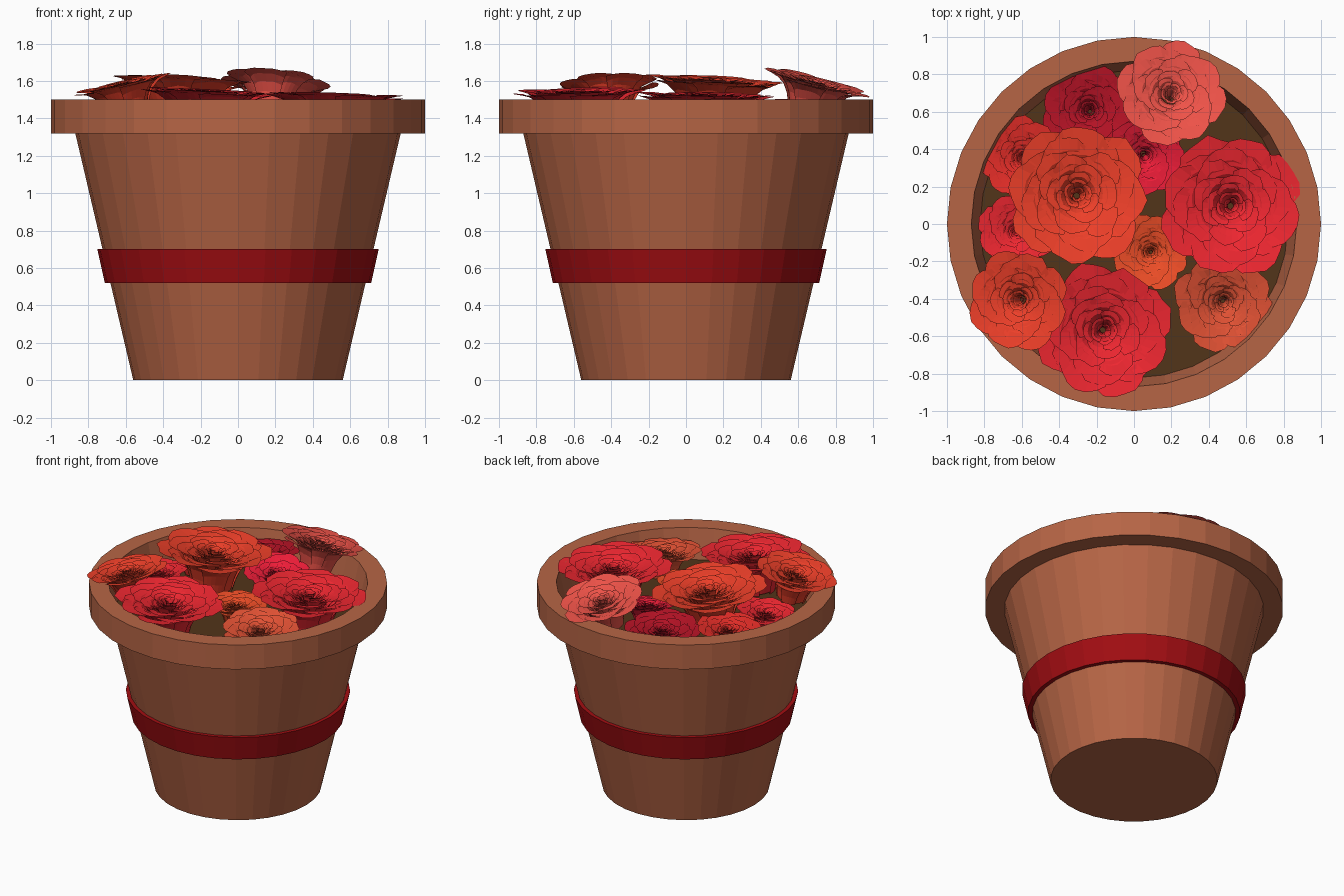
import bpy, bmesh, math, random
from mathutils import Matrix, Vector

if "Cube" in bpy.data.objects:
    bpy.data.objects.remove(bpy.data.objects["Cube"])

random.seed(4)
SIDES = 32


def material(name, rgb):
    m = bpy.data.materials.new(name)
    m.diffuse_color = (*rgb, 1)
    m.use_nodes = True
    m.node_tree.nodes["Principled BSDF"].inputs["Base Color"].default_value = m.diffuse_color
    return m


def finish(name, bm, mat):
    me = bpy.data.meshes.new(name)
    bm.to_mesh(me)
    bm.free()
    me.materials.append(mat)
    ob = bpy.data.objects.new(name, me)
    bpy.context.collection.objects.link(ob)
    return ob


def lathe(name, profile, mat, closed=False):
    """Spin (radius, z) points round z; open ends are capped."""
    bm = bmesh.new()
    rings = [[bm.verts.new((r * math.cos(a), r * math.sin(a), z))
              for a in (2 * math.pi * i / SIDES for i in range(SIDES))]
             for r, z in profile]
    pairs = list(zip(rings, rings[1:]))
    if closed:
        pairs.append((rings[-1], rings[0]))
    else:
        bm.faces.new(rings[0])
        bm.faces.new(rings[-1])
    for a, b in pairs:
        for i in range(SIDES):
            j = (i + 1) % SIDES
            bm.faces.new((a[i], a[j], b[j], b[i]))
    bmesh.ops.recalc_face_normals(bm, faces=bm.faces)
    return finish(name, bm, mat)


def petal(bm, angle, half, radius, depth, drop):
    """A cupped petal with a flared, slightly notched lip."""
    nu, nv = 6, 5
    grid = []
    for i in range(nu + 1):
        u = 2 * i / nu - 1
        reach = 1 - 0.13 * abs(u) ** 2.5 + random.uniform(-0.025, 0.025)
        col = []
        for j in range(nv + 1):
            t = j / nv * reach
            r = radius * (0.36 + 0.22 * t + 0.42 * t ** 2.6)
            z = -depth * (1 - math.sin(t * math.pi / 2)) - drop
            a = angle + u * half
            col.append(bm.verts.new((r * math.cos(a), r * math.sin(a), z)))
        grid.append(col)
    for i in range(nu):
        for j in range(nv):
            bm.faces.new((grid[i][j], grid[i + 1][j],
                          grid[i + 1][j + 1], grid[i][j + 1]))


def flower(name, x, y, z, radius, tilt, mat):
    """Nested rings of petals; tilt is the (x, y) lean of the flower axis."""
    bm = bmesh.new()
    layers = [(1.0, 8), (0.86, 8), (0.72, 8), (0.58, 7),
              (0.45, 6), (0.33, 6), (0.21, 5), (0.11, 4)]
    spin = random.uniform(0, 6.28)
    for k, (f, n) in enumerate(layers):
        for i in range(n):
            a = spin + k * 0.42 + 2 * math.pi * i / n
            petal(bm, a, 1.25 * math.pi / n,
                  radius * f * (1.05 if i % 2 else 0.99),
                  radius * (0.35 + 0.4 * f), 0.03 * radius * (i % 2))
    axis = Vector((tilt[0], tilt[1], 1)).normalized()
    rot = Vector((0, 0, 1)).rotation_difference(axis).to_matrix().to_4x4()
    bm.transform(Matrix.Translation((x, y, z)) @ rot)
    return finish(name, bm, mat)


terracotta = material("terracotta", (0.47, 0.13, 0.06))
soil_brown = material("soil_brown", (0.085, 0.035, 0.01))
band_red = material("band_red", (0.36, 0.004, 0.006))

# Pot with thick rim and inner wall
lathe("pot", [(0.56, 0), (0.87, 1.32), (1.0, 1.32), (1.0, 1.5),
              (0.87, 1.5), (0.82, 1.27)], terracotta)

# Soil surface
lathe("soil", [(0.815, 1.25), (0.825, 1.285)], soil_brown)

# Decorative band
lathe("band", [(0.68, 0.52), (0.712, 0.52), (0.752, 0.70), (0.722, 0.70)],
      band_red, closed=True)

# Flowers: x, y, lip height, radius, lean, colour
scarlet, orange = (0.86, 0.02, 0.03), (0.86, 0.05, 0.022)
crimson, pink = (0.45, 0.006, 0.018), (0.86, 0.085, 0.065)
coral = (0.78, 0.085, 0.035)
blooms = [
    (-0.30, 0.16, 1.61, 0.37, (0.05, 0.06), orange),
    (0.52, 0.10, 1.53, 0.37, (0.03, 0.02), scarlet),
    (-0.16, -0.57, 1.55, 0.35, (0.05, -0.02), scarlet),
    (-0.62, -0.41, 1.59, 0.265, (-0.22, -0.05), orange),
    (0.20, 0.70, 1.60, 0.28, (0.10, 0.26), pink),
    (0.48, -0.42, 1.46, 0.26, (0.05, -0.1), coral),
    (-0.24, 0.61, 1.46, 0.25, (-0.05, 0.1), crimson),
    (-0.60, 0.35, 1.46, 0.22, (-0.1, 0.05), (0.75, 0.025, 0.02)),
    (-0.63, -0.04, 1.44, 0.20, (-0.1, 0), scarlet),
    (0.06, 0.36, 1.47, 0.21, (0.12, -0.15), (0.86, 0.012, 0.04)),
    (0.09, -0.15, 1.43, 0.20, (0, 0), (0.86, 0.075, 0.02)),
]
for i, (x, y, z, r, lean, rgb) in enumerate(blooms, 1):
    flower(f"flower_{i}", x, y, z, r, lean, material(f"petal_{i}", rgb))
